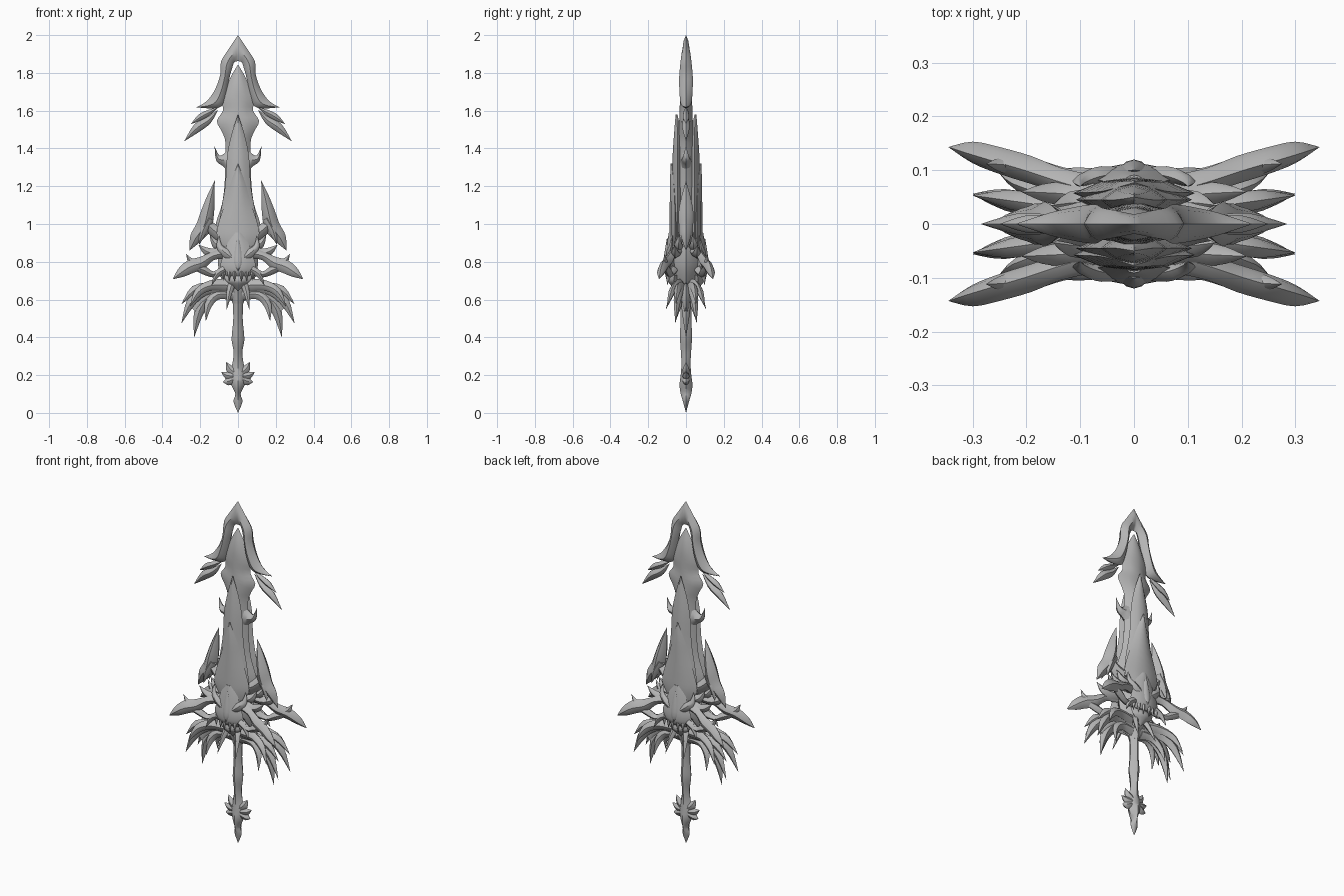
import bpy, bmesh, math
from mathutils import Vector

steel = bpy.data.materials.new("grey steel")
steel.diffuse_color = (0.46, 0.46, 0.46, 1)

# lens-shaped cross-section: (across, thickness) with sharp side edges
LENS = [(1, 0), (.55, .7), (0, 1), (-.55, .7), (-1, 0), (-.55, -.7), (0, -1), (.55, -.7)]


def smooth_rows(rows, steps=3):
    """Catmull-Rom resampling of a list of equal-length rows."""
    out = []
    for i in range(len(rows) - 1):
        p = [Vector(rows[max(0, min(len(rows) - 1, i + k))]) for k in (-1, 0, 1, 2)]
        for s in range(steps):
            t = s / steps
            out.append(p[1] + .5 * t * (p[2] - p[0])
                       + t * t * (p[0] - 2.5 * p[1] + 2 * p[2] - .5 * p[3])
                       + t ** 3 * (1.5 * (p[1] - p[2]) + .5 * (p[3] - p[0])))
    return out + [Vector(rows[-1])]


def strip(name, rows, mx=True, my=False, steps=3):
    """Loft of lens sections; row = edge A x,z, edge B x,z, centre y, half thickness."""
    bm = bmesh.new()
    rings = []
    for ax, az, bx, bz, y, t in smooth_rows([list(r) for r in rows], steps):
        c, h = Vector(((ax + bx) / 2, y, (az + bz) / 2)), Vector(((ax - bx) / 2, 0, (az - bz) / 2))
        rings.append([bm.verts.new(c + h * u + Vector((0, t * v, 0))) for u, v in LENS])
    n = len(LENS)
    for a, b in zip(rings, rings[1:]):
        for i in range(n):
            bm.faces.new((a[i], a[(i + 1) % n], b[(i + 1) % n], b[i]))
    for ring in (rings[0], rings[-1]):
        if any(abs(v.co.x) > 1e-4 for v in ring):
            bm.faces.new(ring)
    bmesh.ops.remove_doubles(bm, verts=bm.verts[:], dist=.0006)
    bmesh.ops.dissolve_degenerate(bm, edges=bm.edges[:], dist=.0001)
    bmesh.ops.recalc_face_normals(bm, faces=bm.faces[:])
    me = bpy.data.meshes.new(name)
    bm.to_mesh(me)
    bm.free()
    me.materials.append(steel)
    ob = bpy.data.objects.new(name, me)
    bpy.context.collection.objects.link(ob)
    bpy.ops.object.select_all(action='DESELECT')
    ob.select_set(True)
    bpy.context.view_layer.objects.active = ob
    bpy.ops.object.shade_smooth_by_angle(angle=math.radians(40))
    if mx or my:
        m = ob.modifiers.new("mirror", 'MIRROR')
        m.use_axis = (mx, my, False)
    return ob


def spike(name, path, my=False):
    """Curved tapering spike; path = x, z, y, half width, half thickness."""
    rows = []
    for i, (x, z, y, w, t) in enumerate(path):
        p, q = path[max(i - 1, 0)], path[min(i + 1, len(path) - 1)]
        d = Vector((q[0] - p[0], q[1] - p[1])).normalized()
        rows.append((x - d.y * w, z + d.x * w, x + d.y * w, z - d.x * w, y, t))
    return strip(name, rows, True, my)


def plate(name, rows, my=False, steps=3):
    """Centred upright plate; row = z, half width, centre y, half thickness."""
    return strip(name, [(w, z, -w, z, y, t) for z, w, y, t in rows], False, my, steps)


# blade: core, forked tip and the layered plates on both faces
plate("blade_core", [
    (1.845, 0, 0, 0), (1.78, .038, 0, .02), (1.72, .066, 0, .03), (1.66, .086, 0, .032),
    (1.60, .08, 0, .034), (1.545, .112, 0, .036), (1.49, .086, 0, .042), (1.43, .066, 0, .045),
    (1.3, .068, 0, .052), (1.2, .072, 0, .06), (1.1, .086, 0, .064), (1.0, .118, 0, .064),
    (.93, .115, 0, .064), (.85, .09, 0, .06)])
strip("forked_tip", [
    (0, 2, 0, 1.862, 0, .018), (.05, 1.925, .018, 1.858, 0, .025), (.09, 1.86, .028, 1.835, 0, .03),
    (.094, 1.79, .046, 1.77, 0, .036), (.118, 1.72, .06, 1.69, 0, .035),
    (.15, 1.668, .085, 1.625, 0, .03), (.18, 1.64, .14, 1.612, 0, .02), (.22, 1.618, .22, 1.618, 0, 0)])
plate("middle_blade_plate", [
    (1.58, 0, .05, .005), (1.48, .033, .045, .018), (1.36, .058, .045, .026),
    (1.2, .068, .045, .032), (1.05, .094, .045, .036), (.92, .108, .045, .034)], True)
plate("outer_blade_plate", [
    (1.32, 0, .077, .004), (1.22, .038, .066, .019), (1.12, .066, .06, .026), (1.0, .104, .058, .029),
    (.93, .11, .058, .03), (.86, .06, .065, .02)], True)

# feathers and horns along the blade edge
spike("upper_feather", [(.1, 1.62, 0, 0, 0), (.15, 1.592, 0, .014, .014),
                        (.2, 1.565, 0, .017, .016), (.25, 1.528, 0, 0, 0)])
spike("lower_feather", [(.105, 1.605, 0, 0, 0), (.155, 1.55, 0, .018, .016),
                        (.215, 1.51, 0, .024, .02), (.285, 1.438, 0, 0, 0)])
strip("edge_horn", [(.05, 1.4, .05, 1.27, 0, .03), (.075, 1.372, .078, 1.305, 0, .026),
                    (.1, 1.364, .115, 1.335, 0, .018), (.124, 1.412, .124, 1.412, 0, 0)])

# crescent side wings
strip("side_wing", [
    (.123, 1.23, .123, 1.23, 0, 0), (.163, 1.15, .124, 1.13, 0, .025), (.197, 1.065, .128, 1.045, 0, .04),
    (.22, 1.0, .145, .965, 0, .036), (.252, .94, .195, .91, 0, .024), (.258, .858, .258, .858, 0, 0)])
spike("wing_arm", [(.07, .935, 0, .05, .05), (.12, .96, 0, .036, .036), (.165, 1.0, 0, .026, .028)])
spike("wing_barb", [(.15, 1.03, .015, .025, .02), (.185, .965, .02, .023, .018), (.205, .89, .025, 0, 0)], True)

# guard: hub, face mask and jaw
plate("guard_hub", [(.95, .07, 0, .075), (.86, .1, 0, .085), (.78, .105, 0, .085),
                    (.7, .085, 0, .06), (.64, .055, 0, .04), (.58, .028, 0, .03)])
plate("mask", [(.955, .015, .085, .006), (.9, .055, .08, .02), (.84, .075, .083, .026),
               (.79, .092, .083, .032), (.75, .085, .082, .03), (.725, .06, .08, .015)], True)
plate("nose_ridge", [(.93, 0, .1, 0), (.86, .02, .1, .012), (.79, .026, .106, .014), (.75, 0, .108, .006)], True)
plate("jaw", [(.73, .075, .06, .025), (.70, .065, .065, .03), (.675, .035, .06, .02), (.645, 0, .05, 0)], True)
for i, x in enumerate((.018, .045, .075)):
    spike(f"fang_{i + 1}", [(x, .765, .1 - x * .2, .011, .01), (x * 1.02, .735, .105 - x * .2, .009, .009),
                            (x * 1.05, .69 + i * .004, .103 - x * .2, 0, 0)], True)
spike("brow_spike", [(.03, .82, .09, .02, .016), (.07, .85, .09, .022, .016),
                     (.1, .885, .08, .015, .01), (.1, .94, .07, 0, 0)], True)
spike("cheek_spike", [(.07, .76, .085, .02, .018), (.11, .735, .09, .017, .015), (.14, .675, .1, 0, 0)], True)

# large side horns: upper and lower roots leave a gap between them
spike("great_horn", [(.07, .845, .06, .03, .03), (.135, .83, .08, .022, .024), (.19, .795, .1, .033, .026),
                     (.25, .775, .118, .036, .025), (.3, .743, .133, .026, .02), (.345, .708, .143, 0, 0)], True)
spike("horn_lower_root", [(.07, .755, .07, .026, .026), (.13, .733, .085, .016, .02),
                          (.18, .755, .098, .022, .022), (.23, .775, .11, .016, .016)], True)
spike("horn_barb", [(.22, .785, .105, .026, .018), (.252, .805, .11, .016, .012), (.275, .842, .112, 0, 0)], True)
spike("shoulder_horn", [(.06, .86, .045, .035, .03), (.12, .845, .055, .026, .024),
                        (.17, .857, .058, .02, .016), (.21, .89, .06, 0, 0)], True)
spike("shoulder_hook", [(.07, .88, .04, .03, .025), (.12, .895, .04, .022, .02), (.15, .945, .035, 0, 0)], True)

# swept web under the guard, ending in drooping fingers
strip("finger_web", [(.0, .7, 0, .575, 0, .03), (.07, .69, .055, .602, 0, .036), (.14, .685, .1, .606, 0, .034),
                     (.2, .66, .135, .585, 0, .03), (.235, .61, .17, .55, 0, .02), (.25, .56, .2, .51, 0, .008)])
spike("finger_front", [(.05, .675, .03, .035, .025), (.14, .675, .05, .028, .022),
                       (.21, .64, .075, .022, .018), (.255, .56, .1, 0, 0)], True)
spike("finger_outer", [(.04, .655, .015, .035, .025), (.15, .66, .028, .03, .022),
                       (.24, .6, .045, .027, .02), (.3, .472, .056, 0, 0)], True)
spike("finger_middle", [(.03, .64, 0, .04, .03), (.13, .635, 0, .032, .026),
                        (.205, .54, 0, .027, .022), (.232, .4, 0, 0, 0)])
spike("finger_inner", [(.03, .63, .01, .035, .025), (.11, .625, .02, .026, .02),
                       (.158, .57, .035, .02, .014), (.17, .485, .055, 0, 0)], True)
spike("finger_tip", [(.13, .675, .03, .02, .02), (.23, .65, .045, .024, .018), (.3, .575, .053, 0, 0)], True)
spike("chin_spike", [(.025, .7, .04, .02, .018), (.045, .64, .07, .016, .015), (.06, .545, .108, 0, 0)], True)

# grip and pommel
plate("grip", [(.66, .05, 0, .035), (.6, .03, 0, .03), (.5, .025, 0, .028), (.42, .032, 0, .032),
               (.38, .033, 0, .031), (.32, .023, 0, .027), (.26, .03, 0, .024), (.2, .044, 0, .028),
               (.15, .036, 0, .034), (.1, .014, 0, .028), (.06, .024, 0, .016), (0, 0, 0, 0)])
for i, (tx, tz, z) in enumerate(((.062, .27, .215), (.088, .215, .195), (.08, .163, .18))):
    spike(f"pommel_barb_{i + 1}", [(.02, z, 0, .028, .02), ((tx + .03) / 2, (tz + z) / 2 - .006, 0, .02, .016),
                                   (tx, tz, 0, 0, 0)])
